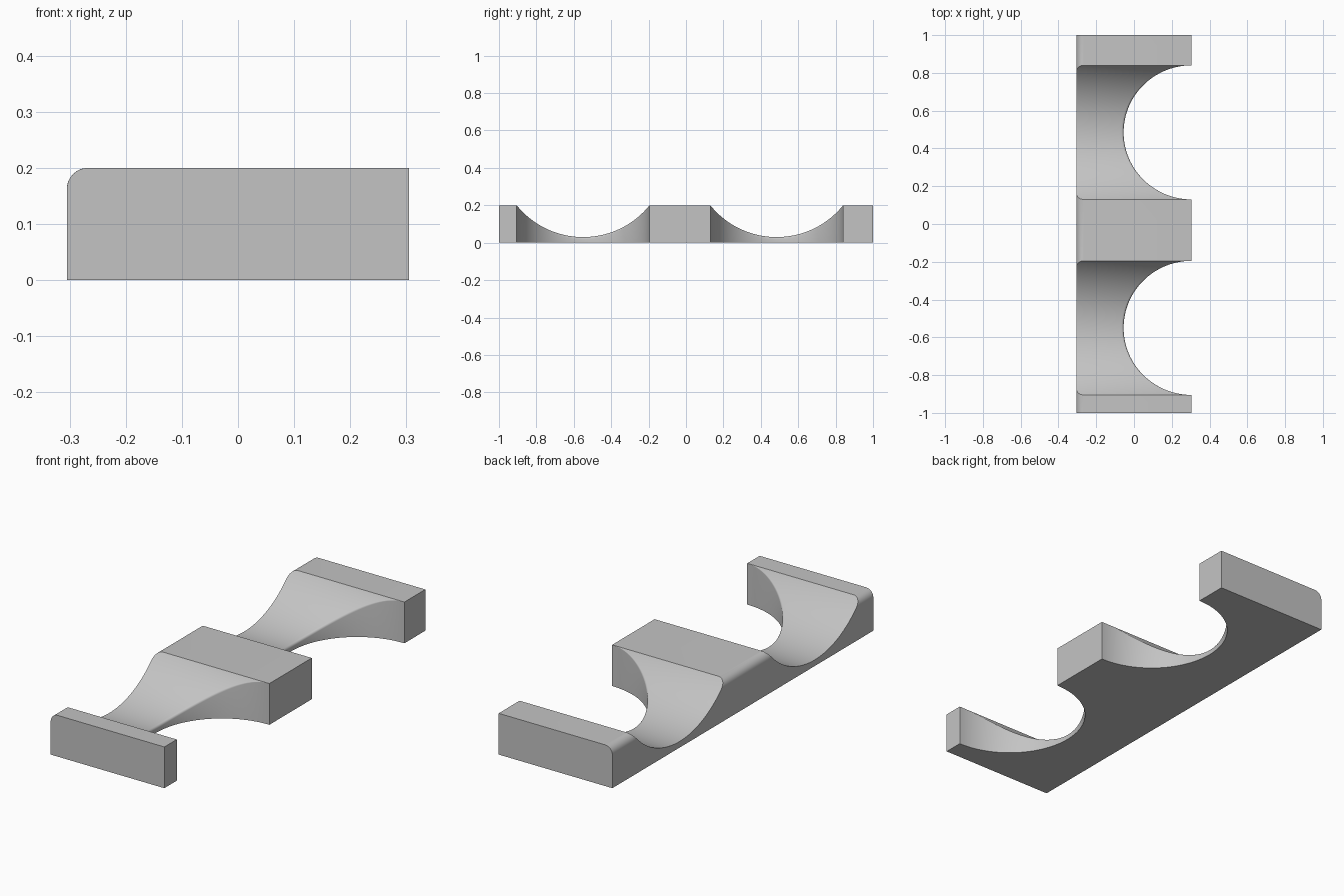
import bpy, bmesh, math

if "Cube" in bpy.data.objects:
    bpy.data.objects.remove(bpy.data.objects["Cube"])

HALF_W, HEIGHT = 0.305, 0.2        # half width in x, full height
ROUND = 0.038                      # rounded long top edge
BAYS = (-0.55, 0.485)              # y centres of the two scooped bays
BAY_R, BAY_DEPTH_X = 0.355, 0.36   # half length of a bay, depth of its side cut-out
TROUGH_R, TROUGH_Z = 0.4556, 0.4856
FILLET = 0.012                     # soft lip between trough and cut-out wall
STEPS, ROUND_SEG, LIP_SEG = 64, 8, 4


def left_x(z):
    """x of the rounded left side at height z."""
    d = max(0.0, z - (HEIGHT - ROUND))
    return -HALF_W + ROUND - math.sqrt(max(0.0, ROUND ** 2 - d ** 2))


def section(y, top, wall_x, lip, lip_x):
    """Cross-section in x and z at one y position."""
    pts = [(-HALF_W, 0.0)]
    start = min(top, HEIGHT - ROUND)
    for i in range(ROUND_SEG + 1):
        z = start + (top - start) * math.sin(math.pi / 2 * i / ROUND_SEG)
        pts.append((left_x(z), z))
    for i in range(LIP_SEG + 1):
        a = math.pi / 2 * i / LIP_SEG
        pts.append((lip_x + (wall_x - lip_x) * math.sin(a),
                    top - lip * (1 - math.cos(a))))
    pts.append((wall_x, 0.0))
    return [(x, y, z) for x, z in pts]


def block_end(y):
    return section(y, HEIGHT, HALF_W, 0.0, HALF_W)


# Sections along the bar: solid ends, with scooped bays between them
sections = [block_end(-1.0)]
for yc in BAYS:
    sections.append(block_end(yc - BAY_R))
    for i in range(1, STEPS):
        t = math.pi * i / STEPS
        dy = -BAY_R * math.cos(t)
        top = min(HEIGHT, TROUGH_Z - math.sqrt(TROUGH_R ** 2 - dy ** 2))
        wall = HALF_W - BAY_DEPTH_X * math.sin(t)
        lip = FILLET * math.sin(t)
        sections.append(section(yc + dy, top, wall, lip, wall - lip))
    sections.append(block_end(yc + BAY_R))
sections.append(block_end(1.0))

# Skin the sections into one closed bar
bm = bmesh.new()
rings = [[bm.verts.new(p) for p in s] for s in sections]
n = len(rings[0])
for a, b in zip(rings, rings[1:]):
    for i in range(n):
        j = (i + 1) % n
        bm.faces.new((a[i], a[j], b[j], b[i]))
bm.faces.new(rings[0])
bm.faces.new(rings[-1][::-1])
bmesh.ops.remove_doubles(bm, verts=bm.verts, dist=1e-5)
bmesh.ops.recalc_face_normals(bm, faces=bm.faces)

mesh = bpy.data.meshes.new("scooped_bar")
bm.to_mesh(mesh)
bm.free()
bar = bpy.data.objects.new("scooped_bar", mesh)
bpy.context.collection.objects.link(bar)

grey = bpy.data.materials.new("light grey")
grey.diffuse_color = (0.55, 0.55, 0.55, 1.0)
grey.use_nodes = True
grey.node_tree.nodes["Principled BSDF"].inputs["Base Color"].default_value = grey.diffuse_color
mesh.materials.append(grey)

bpy.context.view_layer.objects.active = bar
bar.select_set(True)
bpy.ops.object.shade_smooth_by_angle(angle=math.radians(30))
